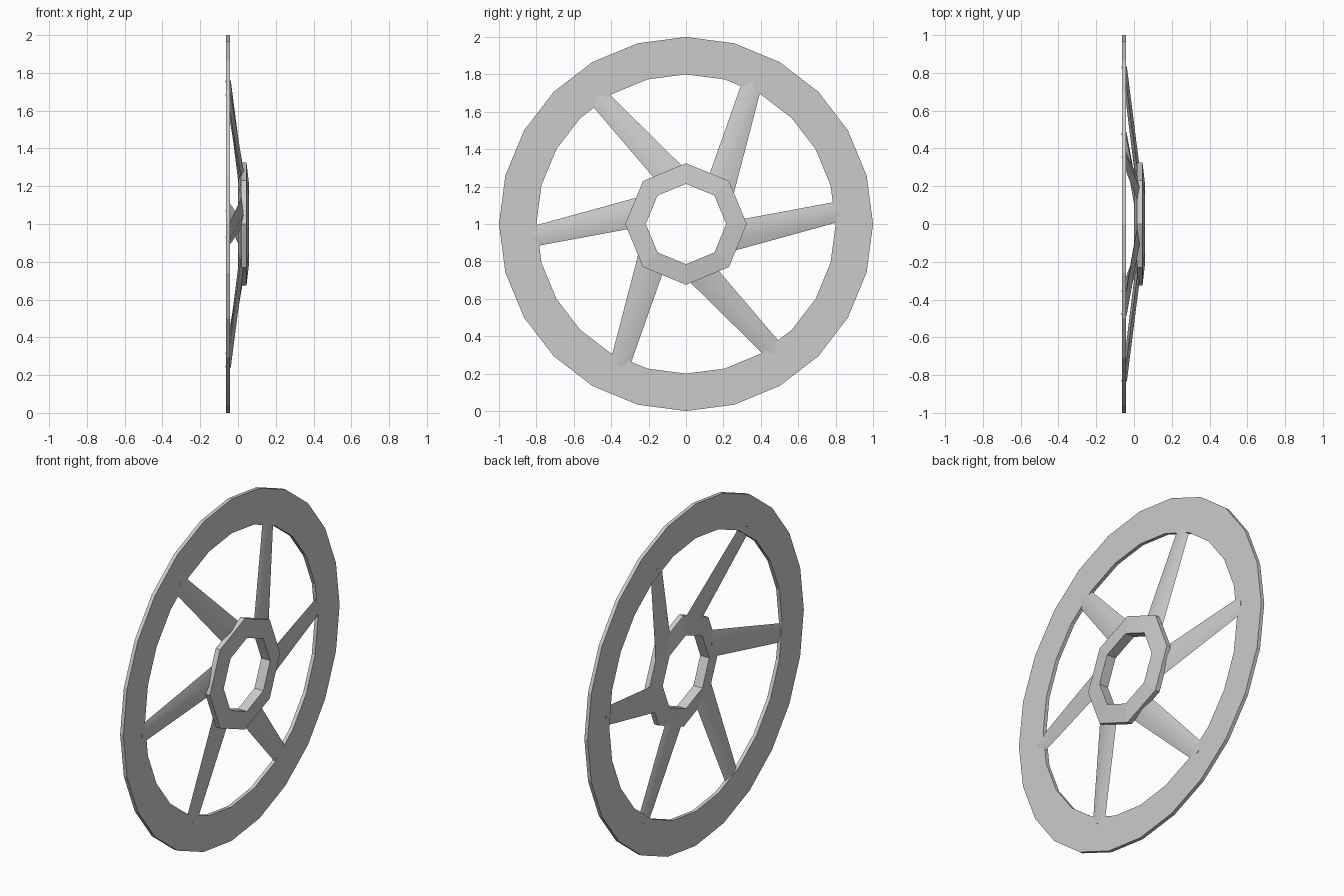
import bpy
import math
from mathutils import Matrix, Vector

if "Cube" in bpy.data.objects:
    bpy.data.objects.remove(bpy.data.objects["Cube"])

grey = bpy.data.materials.new("light grey metal")
grey.use_nodes = True
grey.diffuse_color = (0.6, 0.6, 0.6, 1)
grey.node_tree.nodes["Principled BSDF"].inputs["Base Color"].default_value = (0.6, 0.6, 0.6, 1)

CENTRE = Vector((0, 0, 1))


def make_object(name, verts, faces):
    mesh = bpy.data.meshes.new(name)
    mesh.from_pydata([v + CENTRE for v in verts], [], faces)
    mesh.materials.append(grey)
    obj = bpy.data.objects.new(name, mesh)
    bpy.context.collection.objects.link(obj)
    return obj


def grid_faces(rows, n, closed):
    """Quads joining rows of n points; closed also joins last row to first."""
    faces = []
    for i in range(rows if closed else rows - 1):
        j = (i + 1) % rows
        for k in range(n):
            m = (k + 1) % n
            faces.append((i * n + k, i * n + m, j * n + m, j * n + k))
    return faces


def ring(name, profile, sides):
    """Spin a closed (x, radius) profile around the x axis."""
    verts = []
    for i in range(sides):
        a = math.tau * i / sides
        verts += [Vector((x, r * math.cos(a), r * math.sin(a))) for x, r in profile]
    return make_object(name, verts, grid_faces(sides, len(profile), True))


# Flat outer rim
ring("rim", [(-0.063, 0.8), (-0.063, 1), (-0.042, 1), (-0.042, 0.8)], 24)

# Octagonal hub with slightly sloped faces
ring("hub", [(0, 0.215), (0.016, 0.325), (0.045, 0.325), (0.058, 0.215)], 8)

# Tapered diamond-section spokes, leaning off the radial direction
inner = [Vector(p) for p in ((0.020, 0.27, 0.02), (0.036, 0.25, -0.06),
                             (0.020, 0.25, -0.145), (0.006, 0.25, -0.06))]
outer = [Vector(p) for p in ((-0.052, 0.82, 0.122), (-0.038, 0.835, 0.07),
                             (-0.052, 0.82, 0.012), (-0.066, 0.835, 0.07))]
for i in range(6):
    turn = Matrix.Rotation(math.tau * i / 6, 3, "X")
    faces = grid_faces(2, 4, False) + [(3, 2, 1, 0), (4, 5, 6, 7)]
    spoke = make_object(f"spoke_{i + 1}", [turn @ v for v in inner + outer], faces)
    bpy.ops.object.select_all(action="DESELECT")
    spoke.select_set(True)
    bpy.context.view_layer.objects.active = spoke
    bpy.ops.object.shade_smooth_by_angle(angle=math.radians(35))

# Consistent outward normals
import bmesh
for obj in bpy.context.collection.objects:
    if obj.type == "MESH" and obj.name.startswith(("rim", "hub", "spoke")):
        bm = bmesh.new()
        bm.from_mesh(obj.data)
        bmesh.ops.recalc_face_normals(bm, faces=bm.faces)
        bm.to_mesh(obj.data)
        bm.free()
